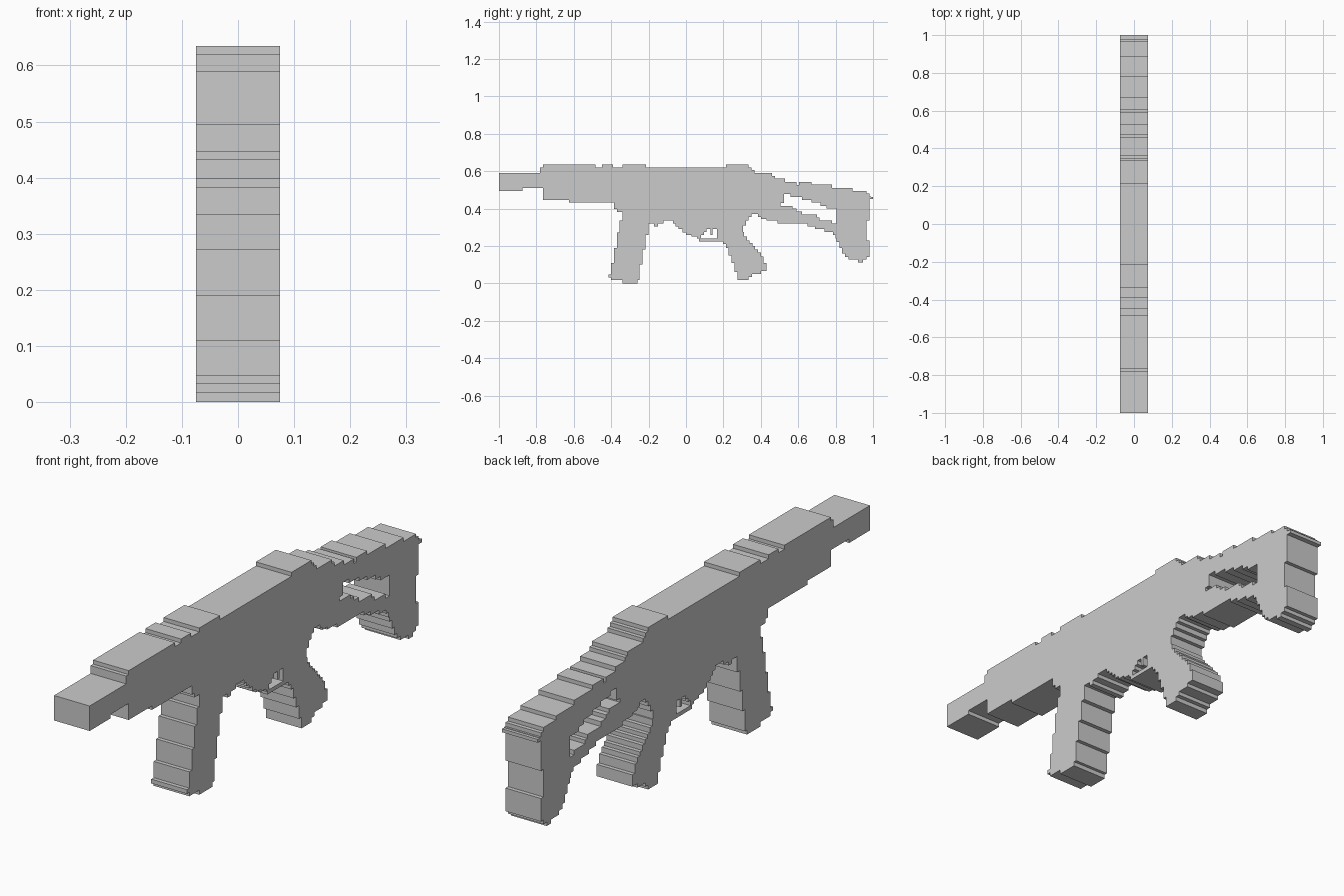
import bpy, bmesh

HALF = 0.075  # half thickness of the whole model


def staircase(start, steps):
    """Turn (end, height) steps into the corner points of a stepped edge."""
    pts, pos = [], start
    for end, h in steps:
        pts += [(pos, h), (end, h)]
        pos = end
    return pts


def slab(name, start, upper, lower, upright=False):
    """Extrude a stepped profile across x. Steps run along y, or along z if upright."""
    pts = staircase(start, lower) + staircase(start, upper)[::-1]
    if upright:
        pts = [(b, a) for a, b in pts]
    clean = [p for i, p in enumerate(pts) if p != pts[i - 1]]
    bm = bmesh.new()
    face = bm.faces.new([bm.verts.new((-HALF, y, z)) for y, z in clean])
    ext = bmesh.ops.extrude_face_region(bm, geom=[face])
    moved = [g for g in ext["geom"] if isinstance(g, bmesh.types.BMVert)]
    bmesh.ops.translate(bm, vec=(2 * HALF, 0, 0), verts=moved)
    bmesh.ops.recalc_face_normals(bm, faces=bm.faces)
    mesh = bpy.data.meshes.new(name)
    bm.to_mesh(mesh)
    bm.free()
    obj = bpy.data.objects.new(name, mesh)
    bpy.context.collection.objects.link(obj)
    return obj


# Barrel
slab("barrel", -1.0,
     [(-0.78, 0.59), (-0.765, 0.62)],
     [(-0.875, 0.495), (-0.765, 0.51)])

# Receiver with sight blocks on top and the stepped underside
slab("receiver", -0.765,
     [(-0.485, 0.635), (-0.45, 0.62), (-0.39, 0.635), (-0.34, 0.62), (-0.215, 0.635),
      (0.215, 0.62), (0.335, 0.635), (0.35, 0.62), (0.365, 0.605), (0.46, 0.59),
      (0.475, 0.575), (0.505, 0.56)],
     [(-0.625, 0.447), (-0.385, 0.432), (-0.37, 0.398), (-0.17, 0.32 + 0.062),
      (-0.15, 0.305), (-0.12, 0.32), (-0.07, 0.335), (-0.055, 0.32), (-0.04, 0.305),
      (-0.02, 0.29), (0.0, 0.272), (0.03, 0.26), (0.06, 0.25), (0.08, 0.24),
      (0.095, 0.26), (0.11, 0.275), (0.165, 0.29), (0.305, 0.225), (0.32, 0.31),
      (0.335, 0.335), (0.35, 0.355), (0.385, 0.37), (0.4, 0.355), (0.43, 0.345),
      (0.49, 0.335), (0.505, 0.32)])

# Magazine and the small lug behind its top
slab("magazine", 0.0,
     [(0.017, -0.26), (0.1, -0.248), (0.18, -0.233), (0.26, -0.217), (0.32, -0.2),
      (0.382, -0.17)],
     [(0.017, -0.34), (0.032, -0.4), (0.048, -0.415), (0.11, -0.4), (0.19, -0.385),
      (0.272, -0.37), (0.335, -0.355), (0.382, -0.34)], upright=True)

# Trigger and its guard
slab("trigger", 0.13, [(0.143, 0.29)], [(0.143, 0.258)])
slab("trigger_guard", 0.07, [(0.165, 0.24)], [(0.165, 0.225)])

# Pistol grip
slab("grip", 0.018,
     [(0.035, 0.335), (0.05, 0.352), (0.065, 0.4), (0.11, 0.43), (0.145, 0.415),
      (0.165, 0.4), (0.18, 0.385), (0.2, 0.37), (0.215, 0.355), (0.23, 0.34),
      (0.25, 0.325), (0.275, 0.31)],
     [(0.06, 0.275), (0.11, 0.26), (0.15, 0.243), (0.19, 0.228), (0.21, 0.213),
      (0.225, 0.198), (0.275, 0.305)], upright=True)

# Stock: upper bar, lower bar and butt around the opening
slab("stock_upper_bar", 0.505,
     [(0.53, 0.56), (0.59, 0.543), (0.605, 0.525), (0.67, 0.543), (0.78, 0.528),
      (0.805, 0.51)],
     [(0.525, 0.43), (0.56, 0.478), (0.62, 0.462), (0.67, 0.447), (0.72, 0.432),
      (0.75, 0.415), (0.805, 0.4)])
slab("stock_lower_bar", 0.505,
     [(0.57, 0.415), (0.59, 0.4), (0.62, 0.385), (0.7, 0.367), (0.715, 0.352),
      (0.78, 0.337), (0.805, 0.32)],
     [(0.65, 0.32), (0.69, 0.305), (0.74, 0.29), (0.785, 0.275), (0.8, 0.26),
      (0.805, 0.24)])
slab("stock_butt", 0.805,
     [(0.89, 0.51), (0.965, 0.495), (0.98, 0.48)],
     [(0.82, 0.222), (0.835, 0.19), (0.85, 0.16), (0.87, 0.142), (0.92, 0.127),
      (0.945, 0.112), (0.965, 0.127), (0.98, 0.335)])
slab("butt_toe", 0.965, [(0.98, 0.23)], [(0.98, 0.142)])
slab("butt_heel", 0.98, [(0.988, 0.465), (1.0, 0.463)], [(1.0, 0.45)])
